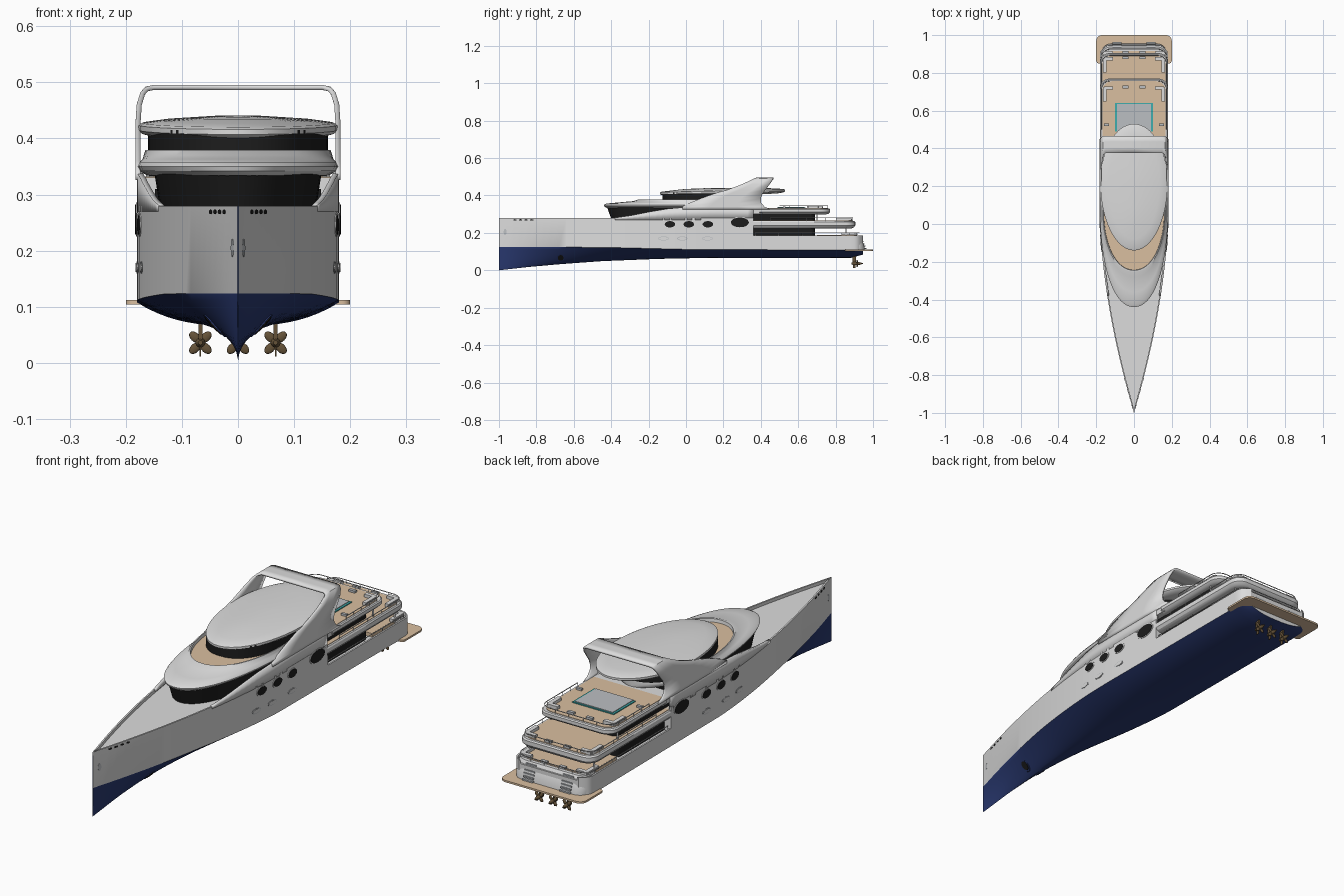
import bpy
from math import sin, cos, pi, copysign, radians

if "Cube" in bpy.data.objects:
    bpy.data.objects.remove(bpy.data.objects["Cube"])


def material(name, r, g, b):
    m = bpy.data.materials.new(name)
    m.use_nodes = True
    m.diffuse_color = (r, g, b, 1)
    m.node_tree.nodes["Principled BSDF"].inputs["Base Color"].default_value = (r, g, b, 1)
    return m


WHITE = material("white_paint", .72, .72, .72)
WOOD = material("teak_deck", .70, .52, .35)
NAVY = material("navy_antifouling", .022, .04, .16)
GLASS = material("dark_glass", .012, .012, .012)
BRONZE = material("bronze", .13, .085, .04)
TEAL = material("pool_teal", .05, .42, .42)
GREY = material("grey_cushion", .5, .52, .54)


def mesh(name, verts, faces, mats, pick=None):
    me = bpy.data.meshes.new(name)
    me.from_pydata(verts, [], faces)
    ob = bpy.data.objects.new(name, me)
    bpy.context.collection.objects.link(ob)
    for m in mats:
        me.materials.append(m)
    if pick:
        for p in me.polygons:
            p.material_index = pick(p)
    return ob


def loft(name, rings, mats, pick=None):
    """Skin closed rings of equal length and cap both ends."""
    n = len(rings[0])
    verts = [p for r in rings for p in r]
    faces = [(a * n + i, a * n + (i + 1) % n, (a + 1) * n + (i + 1) % n, (a + 1) * n + i)
             for a in range(len(rings) - 1) for i in range(n)]
    faces += [tuple(range(n))[::-1], tuple(range(len(verts) - n, len(verts)))]
    ob = mesh(name, verts, faces, mats, pick)
    return ob


def mirror(ob):
    ob.modifiers.new("mirror", "MIRROR")
    return ob


def box(name, x, y, z, sx, sy, sz, mat):
    ring = [(-1, -1), (1, -1), (1, 1), (-1, 1)]
    return loft(name, [[(x + a * sx / 2, y + b * sy / 2, z + h * sz / 2) for a, b in ring]
                       for h in (-1, 1)], [mat])


def lerp(keys, v):
    for (a, p), (b, q) in zip(keys, keys[1:]):
        if v <= b:
            return p + (q - p) * max(0, v - a) / (b - a)
    return keys[-1][1]


# ---- hull shape rules
KEEL = [(-1, 0), (-.85, .017), (-.67, .033), (-.45, .049), (-.15, .061), (.1, .066), (.88, .066), (.95, .085)]


def beam(y):
    w = .18 * (1 - (max(0, .05 - y) / 1.05) ** 1.73)
    return max(.0008, w - 18 * max(0, y - .9) ** 2)


def waterline(y):
    return lerp([(-1, .124), (-.45, .123), (.0, .112), (1, .107)], y)


def power(y):
    return lerp([(-1, 1.15), (-.5, 1.5), (.1, 2.2), (1, 2.8)], y)


def hull_x(y, z):
    k, wl = lerp(KEEL, y), waterline(y)
    return beam(y) * min(1, max(0, (z - k) / (wl - k))) ** (1 / power(y))


def hull_ring(y, top):
    w, k, wl = beam(y), lerp(KEEL, y), waterline(y)
    half = [(w * j / 10, k + (wl - k) * (j / 10) ** power(y)) for j in range(11)]
    inner = max(.0004, w - .007)
    half += [(w, top), (inner, top), (inner, top - .014)]
    pts = half + [(-x, z) for x, z in half[:0:-1]]
    return [(x, y, z) for x, z in pts]


def hull_pick(p):
    c = p.center
    if c.z < waterline(c.y) - .0005 and c.y < .944:
        return 1
    return 2 if p.normal.z > .9 and abs(c.x) < .003 else 0


fore = [-1 + 1.36 * i / 34 for i in range(35)]
aft = [.361, .5, .65, .8, .88, .9, .915, .925, .935, .945]
loft("hull", [hull_ring(y, .28) for y in fore] + [hull_ring(y, .187) for y in aft],
     [WHITE, NAVY, WOOD], hull_pick)


# ---- oval and rounded plans
def oval(w, y0, yc, y1, z, tilt=0, power=1.0, n=64):
    pts = []
    for i in range(n):
        a = 2 * pi * i / n
        s, c = sin(a), cos(a)
        y = yc + copysign(abs(s) ** power, s) * ((y1 - yc) if s > 0 else (yc - y0))
        pts.append((w * copysign(abs(c) ** power, c), y, z + tilt * (y - yc)))
    return pts


def deck_plan(w, y0, y1, r, z, front_r=0):
    pts = [(-w, y0, z), (w, y0, z)]
    if front_r:
        pts = [(sx * (w - front_r + front_r * cos(a)), y0 + front_r - front_r * sin(a), z)
               for sx, turn in ((-1, 0), (1, 1)) for a in
               [(pi / 12) * (6 - i if turn else i) for i in range(7)]]
    for sx in (1, -1):
        for i in range(7):
            a = (pi / 12) * (i if sx > 0 else 6 - i)
            pts.append((sx * (w - r + r * cos(a)), y1 - r + r * sin(a), z))
    return pts


# ---- forward lounge glass, brow, sundeck, bridge glass and roof
loft("lounge_glass", [oval(.137, -.395, -.1, .3, .262), oval(.15, -.425, -.1, .3, .345)], [GLASS])
brow = [(.331, .14, -.40), (.334, .162, -.425), (.342, .176, -.437), (.35, .18, -.44), (.357, .176, -.425),
        (.363, .17, -.36), (.37, .168, -.28), (.379, .165, -.255), (.379, .161, -.245), (.365, .16, -.243)]
loft("brow", [oval(w, f, .08, .38, z, power=.93) for z, w, f in brow], [WHITE, WOOD],
     lambda p: int(len(p.vertices) > 4 and p.center.z > .36))
loft("bridge_glass", [oval(.16, -.125, .18, .39, z, power=.85) for z in (.364, .415)], [GLASS])
roof = [(.404, .155, .05), (.409, .172, .012), (.415, .178, 0), (.424, .178, 0), (.428, .17, .01),
        (.433, .135, .06), (.437, .09, .13), (.44, .045, .22), (.441, .01, .31)]
loft("roof", [oval(w, -.14 + d, .22, .53 - d, z, .022 if w > .1 else .012) for z, w, d in roof], [WHITE])


# ---- side walls and arch
def ribbon(name, rows, thick):
    n = len(rows[0])
    verts = [p for r in rows for p in r]
    faces = [(a * n + i, a * n + i + 1, (a + 1) * n + i + 1, (a + 1) * n + i)
             for a in range(len(rows) - 1) for i in range(n - 1)]
    ob = mesh(name, verts, faces, [WHITE])
    s = ob.modifiers.new("thickness", "SOLIDIFY")
    s.thickness, s.offset = thick, 0
    return ob


WALL = [(-.38, .281), (-.3, .292), (-.2, .312), (-.1, .329), (0, .338), (.15, .347), (.36, .347)]
ys = [-.38 + .74 * i / 24 for i in range(25)]
mirror(ribbon("side_wall", [[(beam(y) - .005, y, z) for z in (.27, lerp(WALL, y))] for y in ys], .01))
arch = [(.178, .326, -.02, .45), (.178, .34, -.02, .42), (.178, .36, .02, .402), (.178, .385, .08, .40),
        (.178, .41, .15, .41), (.178, .43, .22, .425), (.176, .46, .30, .447), (.170, .48, .345, .46),
        (.163, .488, .365, .465), (.15, .491, .375, .467), (0, .491, .375, .467)]
half = [[(x, y0 + (y1 - y0) * i / 3, z) for i in range(4)] for x, z, y0, y1 in arch]
ribbon("arch", half + [[(-x, y, z) for x, y, z in r] for r in half[-2::-1]], .009)


# ---- aft decks
def slab(name, w, y0, y1, z0, z1, r):
    h = z1 - z0
    levels = [(0, .02), (.12, .008), (.4, 0), (.85, 0), (1, .004)]
    loft(name, [deck_plan(w - d, y0, y1 - d, r, z0 + h * t) for t, d in levels], [WHITE])
    loft(name + "_teak", [deck_plan(w - .012, y0, y1 - .014, r, z) for z in (z1 - .004, z1 + .002)], [WOOD])


slab("mid_deck", .18, .3, .905, .224, .264, .05)
slab("upper_deck", .18, .392, .77, .299, .330, .05)
box("upper_deck_root", 0, .37, .316, .352, .08, .028, WHITE)
loft("saloon_glass", [deck_plan(.148, .3, .69, .03, z) for z in (.17, .31)], [GLASS])
loft("swim_platform", [deck_plan(.2, .85, 1, .03, z, .015) for z in (.104, .112)], [WOOD])


# ---- transom body with stairs
loft("transom", [deck_plan(w, .86, y, .05, z) for z, w, y in
                 ((.106, .172, .955), (.13, .174, .953), (.165, .174, .942), (.187, .17, .93))], [WHITE])
loft("transom_teak", [deck_plan(.155, .7, .915, .04, z) for z in (.17, .189)], [WOOD])
for i in range(6):
    for side, x in (("left", .09), ("right", -.09)):
        box(f"{side}_stair_{i + 1}", x, .955 - .005 * i, .117 + .012 * i, .05, .018, .006, GREY)


# ---- railings and posts
def tube(name, pts, radius, mat=WHITE):
    cu = bpy.data.curves.new(name, "CURVE")
    cu.dimensions, cu.bevel_depth, cu.bevel_resolution = "3D", radius, 1
    sp = cu.splines.new("POLY")
    sp.points.add(len(pts) - 1)
    for q, p in zip(sp.points, pts):
        q.co = (*p, 1)
    cu.use_fill_caps = True
    cu.materials.append(mat)
    ob = bpy.data.objects.new(name, cu)
    bpy.context.collection.objects.link(ob)


def railing(name, w, y0, y1, z, h):
    path = deck_plan(w, y0, y1, .045, z + h)[1:] + [(-w, y0, z + h)]
    tube(name + "_rail", path, .0018)
    spots = [(s * w, y0 + (y1 - .05 - y0) * i / 4) for s in (1, -1) for i in range(5)]
    spots += [(x, y1) for x in (-.1, -.035, .035, .1)]
    for i, (x, y) in enumerate(spots):
        tube(f"{name}_post_{i + 1}", [(x, y, z), (x, y, z + h)], .0012)


railing("upper_deck", .172, .5, .758, .328, .018)
railing("mid_deck", .172, .45, .892, .262, .018)
railing("main_deck", .172, .37, .925, .185, .015)
for s, side in ((1, "left"), (-1, "right")):
    tube(f"{side}_upper_column", [(s * .16, .70, .26), (s * .16, .70, .305)], .004)
    tube(f"{side}_main_column", [(s * .155, .855, .18), (s * .155, .855, .23)], .004)

# ---- pool and deck seating
box("pool", 0, .565, .333, .2, .15, .006, TEAL)
box("pool_cover", 0, .562, .335, .182, .144, .007, GREY)
for name, y, z in (("upper", .72, .338), ("mid", .875, .272), ("main", .905, .195)):
    for s, side in ((1, "left"), (-1, "right")):
        box(f"{name}_{side}_sofa", s * .155, y - .035, z, .018, .075, .014, WHITE)
        box(f"{name}_{side}_sofa_end", s * .135, y, z, .05, .018, .014, WHITE)
        box(f"{name}_{side}_stool", s * .045, y + .005, z - .002, .03, .014, .01, GREY)
for s, side in ((1, "left"), (-1, "right")):
    box(f"{side}_lounger", s * .145, .525, .336, .025, .012, .01, GREY)


# ---- portholes and hull fittings that follow the hull surface
def fitting(name, y, z, ry, rz, mat, out=.002):
    ring = [(y + ry * cos(2 * pi * i / 28), z + rz * sin(2 * pi * i / 28)) for i in range(28)]
    mirror(loft(name, [[(max(.0005, hull_x(a, b) + d), a, b) for a, b in ring] for d in (-.006, out)], [mat]))


for i, (y, z, ry, rz) in enumerate([(-.086, .246, .028, .017), (.015, .246, .028, .017),
                                    (.117, .246, .028, .017), (.288, .256, .048, .026)]):
    fitting(f"porthole_rim_{i + 1}", y, z, ry + .005, rz + .004, WHITE, .002)
    fitting(f"porthole_{i + 1}", y, z, ry, rz, GLASS, .0035)
for i, y in enumerate((-.12, -.02, .115)):
    fitting(f"shell_door_rim_{i + 1}", y, .17, .028, .011, GREY, .001)
    fitting(f"shell_door_{i + 1}", y, .17, .024, .008, WHITE, .0025)
for i, y in enumerate((-.915, -.885, -.855, -.825)):
    fitting(f"bow_fairlead_{i + 1}", y, .269, .009, .004, GLASS, .001)
fitting("anchor_pocket", -.967, .205, .008, .016, GREY, .001)
fitting("thruster_rim", -.67, .066, .02, .02, NAVY, .003)
fitting("thruster", -.67, .066, .015, .015, GLASS, .005)


# ---- three propellers
def turned(name, x, z, profile):
    loft(name, [[(x + r * cos(pi * i / 6), y, z + r * sin(pi * i / 6)) for i in range(12)]
                for y, r in profile], [BRONZE])


for n, x in enumerate((-.067, 0, .067)):
    z = .036
    turned(f"propeller_hub_{n + 1}", x, z, [(.885, .004), (.895, .009), (.925, .008), (.945, .002)])
    box(f"propeller_strut_{n + 1}", x, .90, .06, .007, .02, .04, BRONZE)
    box(f"rudder_skeg_{n + 1}", x, .90, .022, .003, .014, .022, BRONZE)
    for k in range(4):
        a = pi / 4 + k * pi / 2
        bpy.ops.mesh.primitive_uv_sphere_add(segments=12, ring_count=8, radius=1, rotation=(0, a, 0),
                                             location=(x + .014 * sin(a), .915, z + .014 * cos(a)))
        blade = bpy.context.object
        blade.name = f"propeller_{n + 1}_blade_{k + 1}"
        blade.scale = (.008, .004, .012)
        blade.data.materials.append(BRONZE)

# ---- smooth shading with sharp edges kept, outward normals
bpy.ops.object.select_all(action="DESELECT")
for ob in bpy.context.scene.objects:
    if ob.type == "MESH":
        ob.select_set(True)
        bpy.context.view_layer.objects.active = ob
bpy.ops.object.mode_set(mode="EDIT")
bpy.ops.mesh.select_all(action="SELECT")
bpy.ops.mesh.normals_make_consistent(inside=False)
bpy.ops.object.mode_set(mode="OBJECT")
bpy.ops.object.shade_smooth_by_angle(angle=radians(32))
